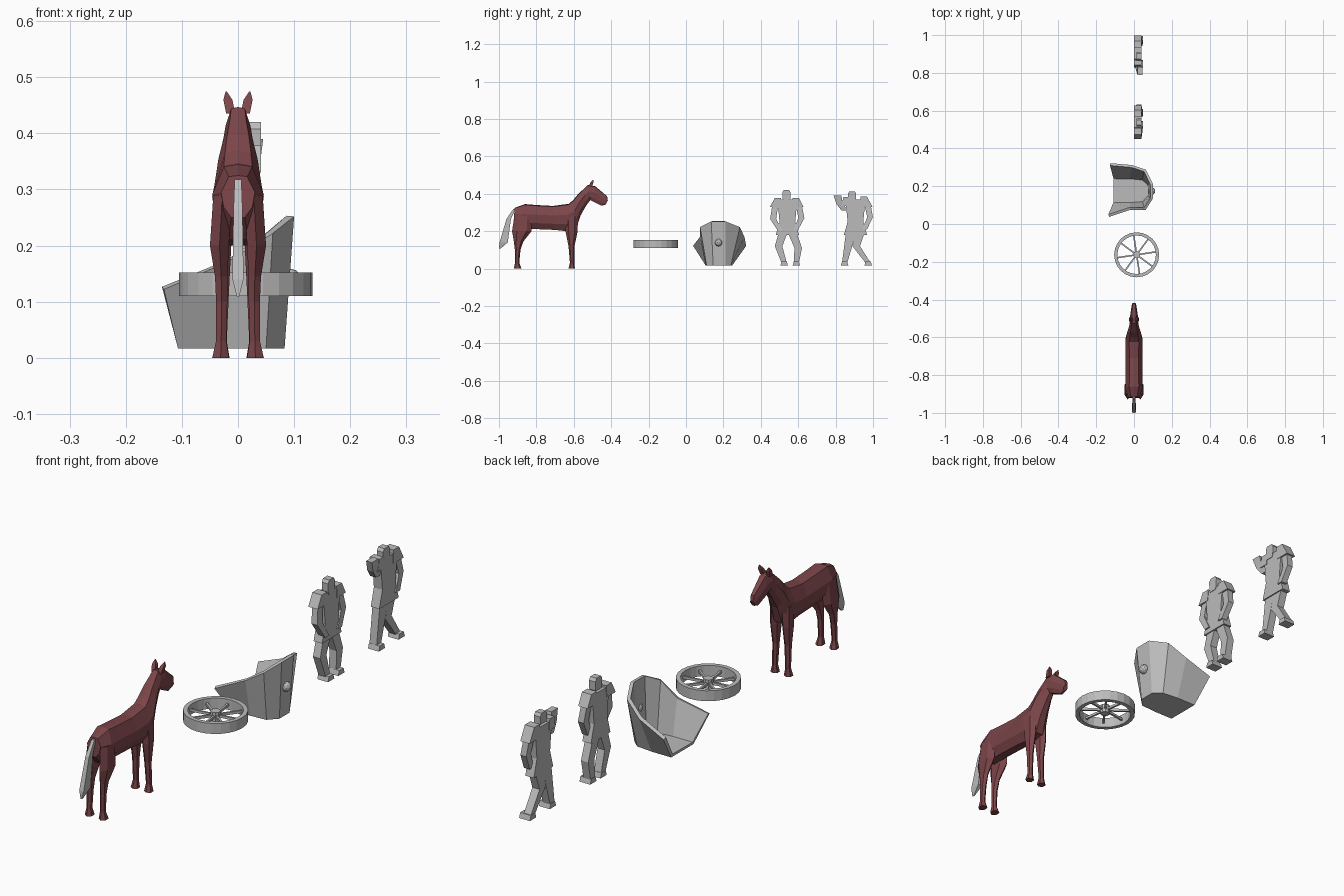
import bpy, bmesh, math
from mathutils import Vector

cube = bpy.data.objects.get("Cube")
if cube:
    bpy.data.objects.remove(cube, do_unlink=True)


def make_material(name, colour):
    mat = bpy.data.materials.new(name)
    mat.use_nodes = True
    mat.diffuse_color = colour
    mat.node_tree.nodes["Principled BSDF"].inputs["Base Color"].default_value = colour
    return mat


GREY = make_material("stone grey", (0.5, 0.5, 0.5, 1))
BROWN = make_material("chestnut brown", (0.2, 0.06, 0.067, 1))


def finish(name, bm, mat, fix_normals=True):
    if fix_normals:
        bmesh.ops.recalc_face_normals(bm, faces=bm.faces)
    mesh = bpy.data.meshes.new(name)
    bm.to_mesh(mesh)
    bm.free()
    mesh.materials.append(mat)
    obj = bpy.data.objects.new(name, mesh)
    bpy.context.collection.objects.link(obj)
    return obj


def skin(name, rings, mat, caps=True, closed=False):
    """Join equal rings of points into one flat-faced skin."""
    bm = bmesh.new()
    rows = [[bm.verts.new(p) for p in ring] for ring in rings]
    pairs = list(zip(rows, rows[1:]))
    if closed:
        pairs.append((rows[-1], rows[0]))
    for a, b in pairs:
        for i in range(len(a)):
            j = (i + 1) % len(a)
            bm.faces.new((a[i], a[j], b[j], b[i]))
    if caps:
        bm.faces.new(rows[0])
        bm.faces.new(rows[-1])
    return finish(name, bm, mat)


def column(name, sections, mat, sides=4):
    """Skin level rings; each section is x, y, z, half width, half length."""
    grow = 1 / math.cos(math.pi / sides)
    turns = [math.tau * (i + 0.5) / sides for i in range(sides)]
    rings = [[(x + rx * grow * math.cos(t), y + ry * grow * math.sin(t), z)
              for t in turns] for x, y, z, rx, ry in sections]
    return skin(name, rings, mat)


# Horse body, neck and head: back point, belly point (y, z), half width
body_sections = [
    ((-.916, .325), (-.922, .25), .03),
    ((-.86, .345), (-.885, .21), .046),
    ((-.8, .34), (-.82, .212), .045),
    ((-.71, .335), (-.7, .207), .045),
    ((-.625, .347), (-.64, .2), .046),
    ((-.6, .37), (-.587, .215), .042),
    ((-.575, .4), (-.563, .285), .035),
    ((-.545, .428), (-.535, .335), .026),
    ((-.525, .447), (-.512, .366), .022),
    ((-.485, .44), (-.495, .357), .021),
    ((-.422, .387), (-.452, .336), .013),
    ((-.418, .365), (-.43, .342), .01),
]
half = [(.55, .03), (1, .4), (.85, .75), (.4, 1)]
profile = [(0, 0)] + half + [(-w, t) for w, t in reversed(half)]
rings = []
for top, bottom, width in body_sections:
    a, b = Vector((0, *top)), Vector((0, *bottom))
    rings.append([a.lerp(b, t) + Vector((w * width, 0, 0)) for w, t in profile])
skin("horse_body", rings, BROWN)

# Horse legs and ears, mirrored
hind = [(.028, -.87, .29, .016, .04), (.033, -.878, .2, .017, .045),
        (.03, -.895, .145, .011, .022), (.029, -.9, .1, .01, .013),
        (.03, -.903, .03, .009, .01), (.031, -.9, 0, .015, .018)]
fore = [(.024, -.612, .28, .018, .03), (.027, -.612, .2, .015, .028),
        (.027, -.612, .12, .011, .014), (.029, -.609, .03, .009, .01),
        (.03, -.611, 0, .015, .015)]
ear = [(.013, -.513, .435, .008, .01), (.018, -.503, .46, .008, .008),
       (.021, -.497, .475, .001, .001)]
for side, label in ((1, "left"), (-1, "right")):
    for part, sections, sides in (("hind_leg", hind, 6), ("fore_leg", fore, 6), ("ear", ear, 4)):
        column(f"horse_{part}_{label}", [(side * x, *rest) for x, *rest in sections], BROWN, sides)

# Horse tail
column("horse_tail", [(0, -.918, .318, .006, .006), (0, -.948, .265, .008, .012),
                      (0, -.975, .14, .01, .022), (0, -.995, .108, .002, .005)], GREY)

# Wheel lying flat: rim, hub and spokes
CENTRE = Vector((.014, -.163, .131))
RIM_STEPS, SPOKES = 24, 8
section = [(.119, -.021), (.119, .021), (.102, .021), (.102, -.021)]
rings = []
for i in range(RIM_STEPS):
    t = math.tau * i / RIM_STEPS
    rings.append([CENTRE + Vector((r * math.cos(t), r * math.sin(t), z)) for r, z in section])
skin("wheel_rim", rings, GREY, caps=False, closed=True)
column("wheel_hub", [(CENTRE.x, CENTRE.y, CENTRE.z + dz, .018, .018) for dz in (-.018, .018)], GREY, 10)
for i in range(SPOKES):
    t = math.tau * i / SPOKES + .15
    along = Vector((math.cos(t), math.sin(t), 0))
    across = Vector((-along.y, along.x, 0)) * .004
    up = Vector((0, 0, .005))
    ring = [across + up, across - up, -across - up, up - across]
    skin(f"wheel_spoke_{i + 1}", [[CENTRE + along * r + p for p in ring] for r in (.012, .105)], GREY)

# Chariot shell: floor outline and flared rim, open at the rear
floor = [(-.107, .105), (-.02, .105), (.05, .11), (.083, .145),
         (.083, .21), (.05, .24), (-.02, .247), (-.107, .247)]
rim = [(-.132, .038, .122), (-.02, .075, .17), (.062, .075, .222), (.1, .135, .252),
       (.1, .212, .252), (.062, .288, .222), (-.01, .312, .17), (-.125, .322, .122)]
bm = bmesh.new()
low = [bm.verts.new((x, y, .017)) for x, y in floor]
high = [bm.verts.new(p) for p in rim]
bm.faces.new(reversed(low))
for i in range(len(low) - 1):
    bm.faces.new((low[i], low[i + 1], high[i + 1], high[i]))
chariot = finish("chariot_body", bm, GREY, fix_normals=False)
shell = chariot.modifiers.new("wall", "SOLIDIFY")
shell.thickness = .014
shell.offset = -1

# Boss on the chariot front
bm = bmesh.new()
bmesh.ops.create_icosphere(bm, subdivisions=2, radius=.02)
bmesh.ops.translate(bm, verts=bm.verts, vec=(.093, .174, .139))
finish("chariot_boss", bm, GREY)


def limb(name, points, depth, x=.02, lean=0):
    """Blocky body part through y, z, half width points."""
    column(name, [(x + lean * i, y, z, depth, w) for i, (y, z, w) in enumerate(points)], GREY)


def warrior(prefix, middle, head, pads, arms, legs):
    # Torso with flared skirt
    limb(prefix + "_torso", [(middle, .18, .062), (middle, .25, .042),
                             (middle, .335, .05), (middle, .37, .032)], .019)
    # Neck and helmet
    y, z = head
    limb(prefix + "_head", [(y, z - .06, .016), (y, z - .045, .021), (y, z - .012, .022),
                            (y, z, .014)], .014, x=.027)
    for side, pad, arm, leg in zip(("right", "left"), pads, arms, legs):
        limb(f"{prefix}_shoulder_{side}", pad, .021)
        limb(f"{prefix}_arm_{side}", arm, .013, lean=.006)
        limb(f"{prefix}_leg_{side}", leg, .016, x=.018)
        # Foot
        y = leg[-1][0]
        limb(f"{prefix}_foot_{side}", [(y, .017, .02), (y, .037, .014)], .024, x=.024)


warrior("first_warrior", .542, (.537, .42),
        [[(.477, .33, .028), (.492, .378, .017)], [(.6, .33, .028), (.587, .378, .017)]],
        [[(.478, .345, .016), (.466, .265, .016), (.505, .2, .013)],
         [(.602, .345, .016), (.617, .27, .016), (.585, .205, .013)]],
        [[(.522, .2, .024), (.495, .12, .02), (.525, .03, .014)],
         [(.565, .2, .024), (.6, .11, .02), (.59, .03, .014)]])
warrior("second_warrior", .906, (.888, .413),
        [[(.852, .335, .02), (.855, .382, .014)], [(.965, .33, .032), (.95, .385, .018)]],
        [[(.85, .31, .018), (.822, .345, .017), (.81, .39, .021)],
         [(.97, .345, .017), (.984, .275, .015), (.955, .21, .013)]],
        [[(.882, .2, .026), (.866, .115, .021), (.848, .03, .014)],
         [(.932, .2, .026), (.91, .12, .02), (.974, .03, .014)]])
